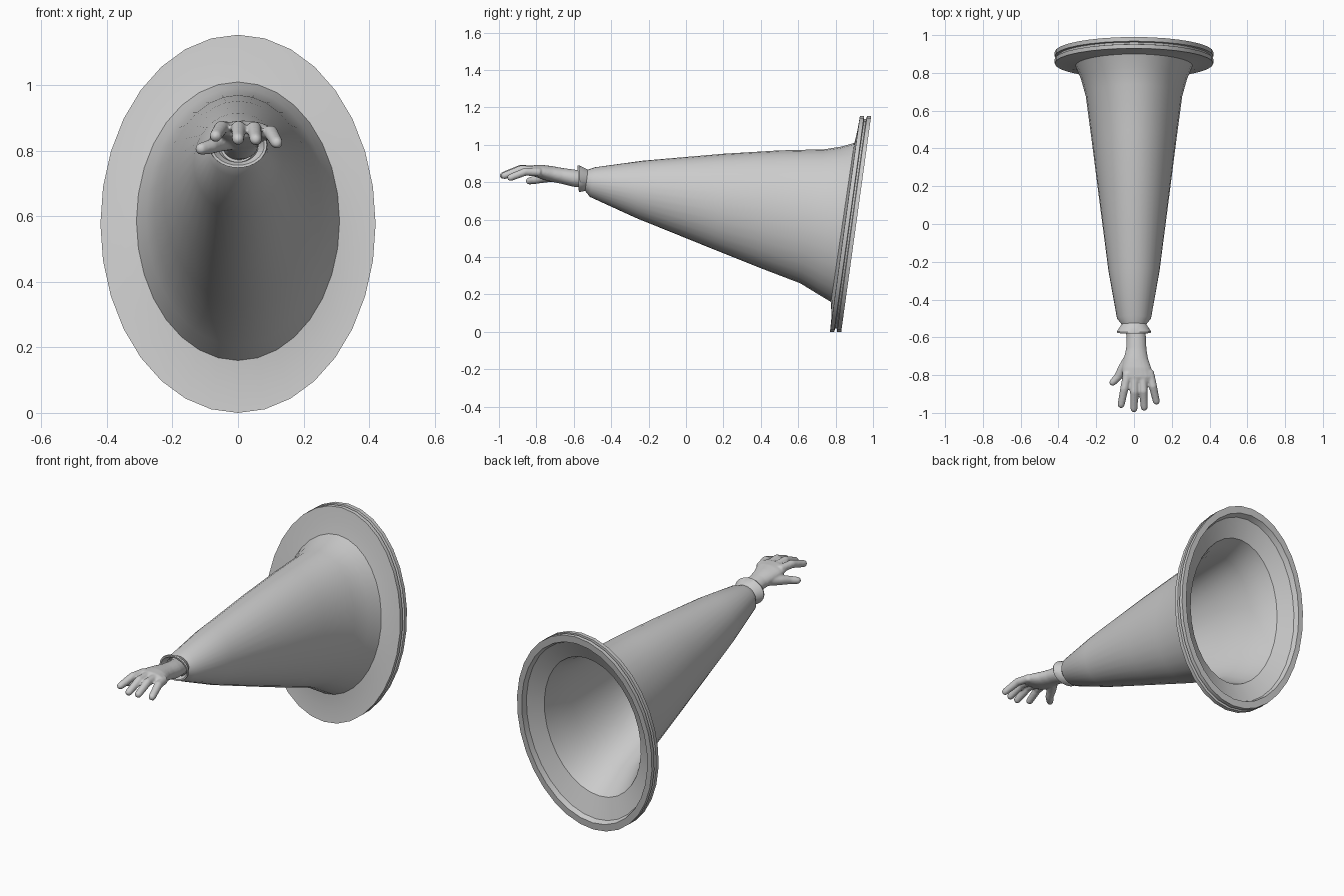
import bpy, bmesh, math
from mathutils import Vector

if "Cube" in bpy.data.objects:
    bpy.data.objects.remove(bpy.data.objects["Cube"])


def skin_rings(bm, rings, caps=(False, False)):
    loops = [[bm.verts.new(p) for p in r] for r in rings]
    n = len(loops[0])
    for a, b in zip(loops, loops[1:]):
        for i in range(n):
            j = (i + 1) % n
            bm.faces.new((a[i], a[j], b[j], b[i]))
    if caps[0]:
        bm.faces.new(loops[0][::-1])
    if caps[1]:
        bm.faces.new(loops[-1])


def finish(bm, name, angle=40):
    bmesh.ops.recalc_face_normals(bm, faces=bm.faces)
    me = bpy.data.meshes.new(name)
    bm.to_mesh(me)
    bm.free()
    ob = bpy.data.objects.new(name, me)
    bpy.context.collection.objects.link(ob)
    bpy.ops.object.select_all(action='DESELECT')
    ob.select_set(True)
    bpy.context.view_layer.objects.active = ob
    bpy.ops.object.shade_smooth_by_angle(angle=math.radians(angle))
    return ob


def tilted(ty, tz, by, bz, hx, inset=0.0, n=32, cx=0.0):
    """Ellipse through a top point and a bottom point, half width hx."""
    pts = []
    for i in range(n):
        a = 2 * math.pi * i / n
        s = math.sin(a)
        k = 1 - 2 * inset / (tz - bz)
        pts.append((cx + (hx - inset) * math.cos(a), (ty + by) / 2 + (ty - by) / 2 * s * k,
                    (tz + bz) / 2 + (tz - bz) / 2 * s * k))
    return pts


def rim(s, d):
    return tilted(0.85 + d + 0.08 * s, 0.577 + 0.577 * s,
                  0.85 + d - 0.08 * s, 0.577 - 0.577 * s, 0.42 * s)


# Flared sleeve with grooved rim and hollow inside
sleeve = [(-0.53, 0.865, -0.54, 0.755, 0.062), (-0.485, 0.88, -0.515, 0.722, 0.09),
          (-0.23, 0.915, -0.27, 0.61, 0.135), (0.2, 0.952, 0.15, 0.44, 0.19),
          (0.5, 0.97, 0.4, 0.34, 0.225), (0.74, 0.976, 0.61, 0.26, 0.255),
          (0.83, 0.99, 0.70, 0.205, 0.28), (0.90, 1.01, 0.775, 0.16, 0.31)]
bm = bmesh.new()
rings = [tilted(*r) for r in sleeve]
rings += [rim(s, d) for s, d in ((0.86, -0.003), (1, 0), (1, 0.022), (0.97, 0.025),
                                 (0.97, 0.035), (1, 0.038), (1, 0.06), (0.93, 0.06),
                                 (0.91, 0.03))]
rings += [tilted(*r, inset=0.01) for r in sleeve[::-1]]
skin_rings(bm, rings, (False, True))
finish(bm, "sleeve")

# Cuff band at the wrist
bm = bmesh.new()
skin_rings(bm, [tilted(*r) for r in (
    (-0.515, 0.86, -0.53, 0.76, 0.058), (-0.53, 0.87, -0.545, 0.752, 0.07),
    (-0.572, 0.89, -0.565, 0.748, 0.09), (-0.58, 0.888, -0.573, 0.748, 0.088),
    (-0.578, 0.878, -0.572, 0.756, 0.08), (-0.545, 0.865, -0.55, 0.765, 0.062))])
finish(bm, "cuff")


# Hand: palm loft plus finger tubes, fused by a remesh
def finger(bm, path, radii, n=12):
    pts = [Vector(p) for p in path]
    end = (pts[-1] - pts[-2]).normalized()
    radii = list(radii)
    tip, r = pts[-1], radii[-1]
    for t in (30, 60, 82):
        pts.append(tip + end * r * math.sin(math.radians(t)))
        radii.append(r * math.cos(math.radians(t)))
    rings = []
    for i, (p, q) in enumerate(zip(pts, radii)):
        d = (pts[min(i + 1, len(pts) - 1)] - pts[max(i - 1, 0)]).normalized()
        u = d.cross(Vector((0, 0, 1))).normalized()
        v = u.cross(d)
        rings.append([p + q * (u * math.cos(2 * math.pi * k / n) + v * math.sin(2 * math.pi * k / n))
                      for k in range(n)])
    skin_rings(bm, rings, (True, True))


bm = bmesh.new()
palm = [(-0.51, 0.855, 0.77, 0.05, 0), (-0.60, 0.868, 0.775, 0.052, 0.012),
        (-0.66, 0.876, 0.79, 0.054, 0.012), (-0.71, 0.885, 0.80, 0.064, 0.01),
        (-0.76, 0.892, 0.812, 0.077, 0.014), (-0.81, 0.892, 0.83, 0.083, 0.02),
        (-0.835, 0.882, 0.842, 0.072, 0.02)]
skin_rings(bm, [tilted(y, t, y, b, hx, n=20, cx=cx) for y, t, b, hx, cx in palm], (True, True))
fingers = [((-0.035, -0.79), (-0.068, -0.956), 0.872, 0.845),
           ((0.002, -0.80), (0.0, -0.978), 0.872, 0.836),
           ((0.045, -0.80), (0.054, -0.970), 0.870, 0.835),
           ((0.082, -0.78), (0.118, -0.938), 0.858, 0.825)]
for (bx, by), (tx, ty), bz, tz in fingers:
    mid = ((bx + tx) / 2, (by + ty) / 2, bz - 0.002)
    finger(bm, [(bx, by, bz - 0.005), mid, (tx, ty, tz)], (0.023, 0.022, 0.019))
finger(bm, [(-0.015, -0.70, 0.835), (-0.06, -0.765, 0.822), (-0.085, -0.81, 0.812),
            (-0.112, -0.838, 0.806)], (0.032, 0.026, 0.022, 0.019))
hand = finish(bm, "hand", 180)
m = hand.modifiers.new("fuse", 'REMESH')
m.mode = 'VOXEL'
m.voxel_size = 0.0055
m.use_smooth_shade = True
m = hand.modifiers.new("soften", 'SMOOTH')
m.factor = 0.5
m.iterations = 4
